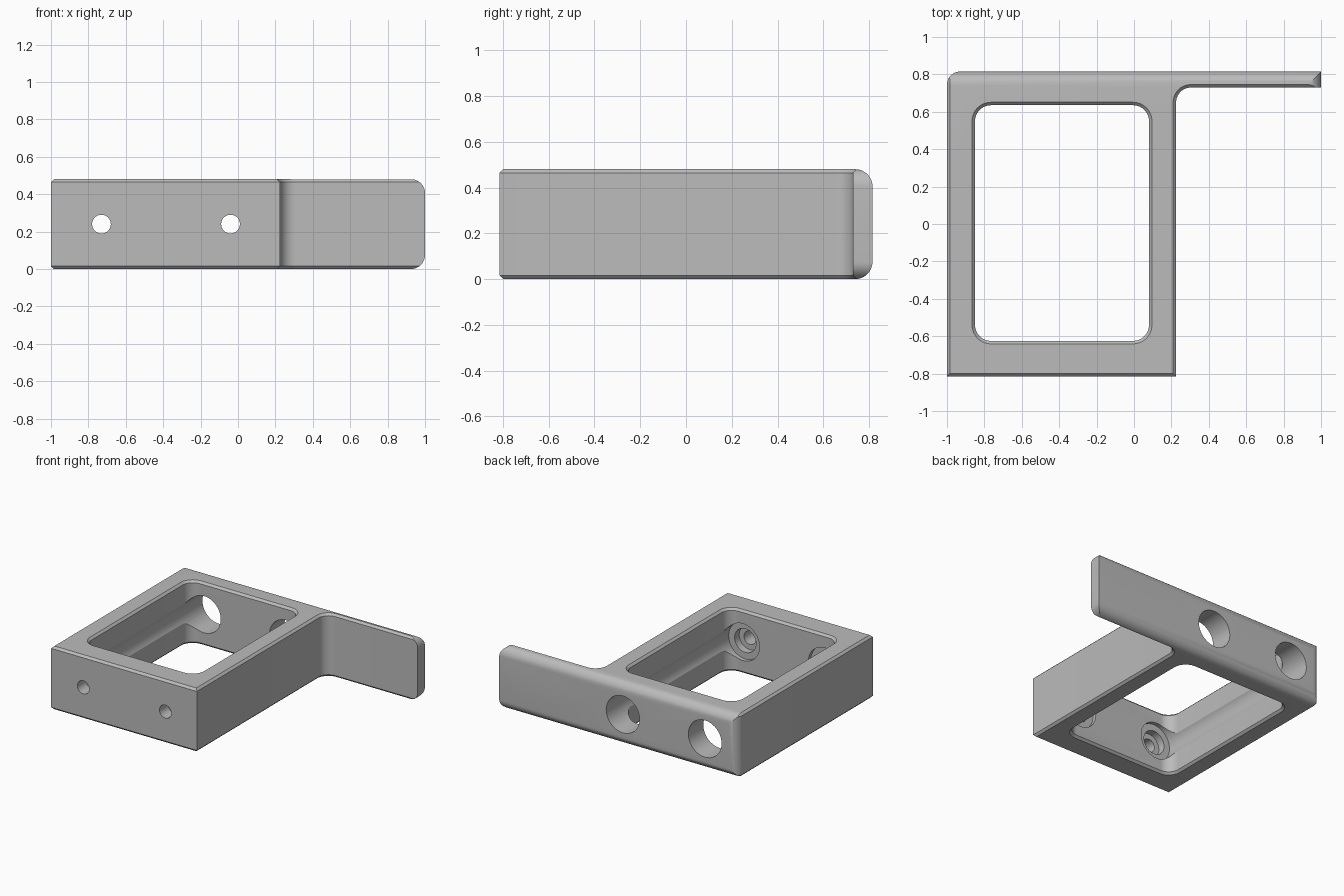
import bpy, bmesh
from math import pi, cos, sin
from mathutils import Vector

default = bpy.data.objects.get("Cube")
if default:
    bpy.data.objects.remove(default, do_unlink=True)

HEIGHT, CHAMFER, BACK = 0.48, 0.016, 0.815
MID = HEIGHT / 2

grey = bpy.data.materials.new("light grey")
grey.use_nodes = True
grey.diffuse_color = (0.5, 0.5, 0.5, 1)
grey.node_tree.nodes["Principled BSDF"].inputs["Base Color"].default_value = (0.5, 0.5, 0.5, 1)


def arc(cx, cy, r, start, end, steps=10):
    """Points along a circular arc, angles in degrees."""
    angles = [(start + (end - start) * i / steps) * pi / 180 for i in range(steps + 1)]
    return [(cx + r * cos(a), cy + r * sin(a)) for a in angles]


def loft(name, rings):
    """Closed solid through matching rings of 3D points."""
    bm = bmesh.new()
    loops = [[bm.verts.new(p) for p in ring] for ring in rings]
    n = len(loops[0])
    for a, b in zip(loops, loops[1:]):
        for i in range(n):
            j = (i + 1) % n
            bm.faces.new((a[i], a[j], b[j], b[i]))
    bm.faces.new(loops[0][::-1])
    bm.faces.new(loops[-1])
    bmesh.ops.recalc_face_normals(bm, faces=bm.faces)
    mesh = bpy.data.meshes.new(name)
    bm.to_mesh(mesh)
    bm.free()
    mesh.materials.append(grey)
    obj = bpy.data.objects.new(name, mesh)
    bpy.context.collection.objects.link(obj)
    return obj


def combine(target, tool, operation):
    """Apply a boolean and discard the helper."""
    tool.hide_render = True
    mod = target.modifiers.new("cut", "BOOLEAN")
    mod.operation, mod.object, mod.solver = operation, tool, "EXACT"
    bpy.context.view_layer.objects.active = target
    bpy.ops.object.modifier_apply(modifier=mod.name)
    bpy.data.objects.remove(tool, do_unlink=True)


def body_outline(d):
    """Frame and arm seen from above, inset by d."""
    r = 0.07
    return ([(-1 + d, -0.815), (0.225 - d, -0.815)]
            + arc(0.305, 0.65, 0.08 + d, 180, 90)
            + [(1, 0.73 + d), (1, BACK)]
            + arc(-1 + r, BACK - r, r - d, 90, 180))


def window_outline(d):
    """Rounded rectangular opening, grown by d."""
    x0, x1, y0, y1, r = -0.85, 0.08, -0.625, 0.635, 0.085
    return (arc(x1 - r, y1 - r, r + d, 0, 90) + arc(x0 + r, y1 - r, r + d, 90, 180)
            + arc(x0 + r, y0 + r, r + d, 180, 270) + arc(x1 - r, y0 + r, r + d, 270, 360))


def stack(outline, levels):
    return [[(x, y, z) for x, y in outline(d)] for z, d in levels]


# Frame with its side arm, chamfered above and below
bracket = loft("bracket", stack(body_outline, [
    (0, CHAMFER), (CHAMFER, 0), (HEIGHT - CHAMFER, 0), (HEIGHT, CHAMFER)]))

# Side profile: rounded back edges, chamfered front edges
R = 0.075
side = ([(-0.815 + CHAMFER, 0)] + arc(BACK - R, R, R, -90, 0)
        + arc(BACK - R, HEIGHT - R, R, 0, 90)
        + [(-0.815 + CHAMFER, HEIGHT), (-0.815, HEIGHT - CHAMFER), (-0.815, CHAMFER)])
combine(bracket, loft("side_profile", [[(x, y, z) for y, z in side] for x in (-2, 2)]), "INTERSECT")

# Front profile: rounded corners at the arm's end
end = [(-2, 0)] + arc(1 - R, R, R, -90, 0) + arc(1 - R, HEIGHT - R, R, 0, 90) + [(-2, HEIGHT)]
combine(bracket, loft("end_profile", [[(x, y, z) for x, z in end] for y in (-2, 2)]), "INTERSECT")

# Central window with chamfered rims
flare = CHAMFER + 0.02
combine(bracket, loft("window_cutter", stack(window_outline, [
    (-0.02, flare), (CHAMFER, 0), (HEIGHT - CHAMFER, 0), (HEIGHT + 0.02, flare)])), "DIFFERENCE")

# Stepped screw holes: wide access bore, screw seat, through hole
for x in (-0.73, -0.04):
    steps = [(1, 0.14), (-0.655, 0.14), (-0.655, 0.09), (-0.71, 0.09), (-0.71, 0.05), (-1, 0.05)]
    rings = [[(px, y, pz) for px, pz in arc(x, MID, r, 0, 360, 40)[:-1]] for y, r in steps]
    combine(bracket, loft("screw_hole_cutter", rings), "DIFFERENCE")

# Smooth rounds, sharp corners
for obj in bpy.context.selected_objects:
    obj.select_set(False)
bracket.select_set(True)
bpy.context.view_layer.objects.active = bracket
bpy.ops.object.shade_smooth_by_angle(angle=pi / 6)
